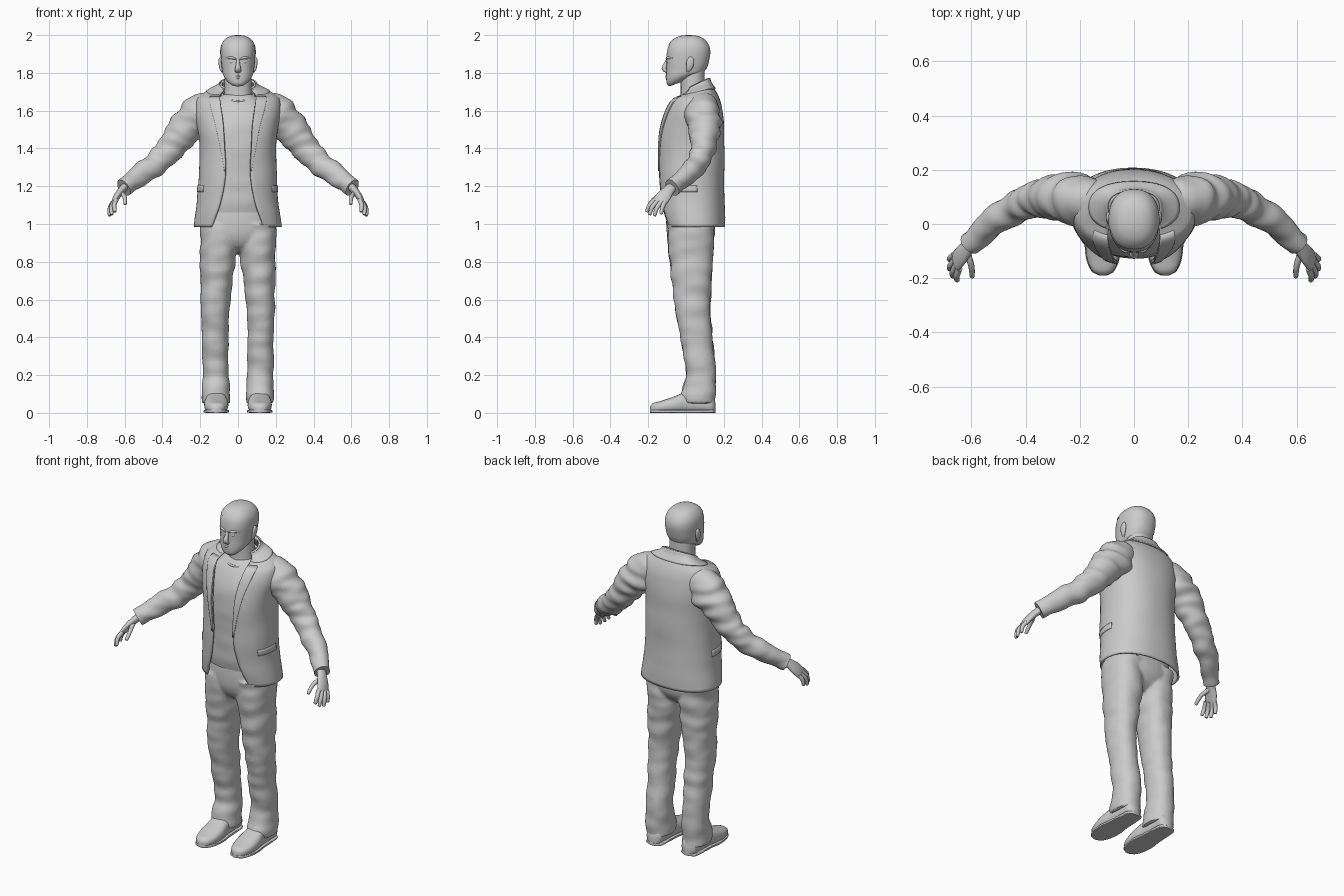
import bpy, bmesh, math
from mathutils import Vector as V, noise

if "Cube" in bpy.data.objects:
    bpy.data.objects.remove(bpy.data.objects["Cube"])

grey = bpy.data.materials.new("grey")
grey.diffuse_color = (0.6, 0.6, 0.6, 1)
grey.use_nodes = True
grey.node_tree.nodes["Principled BSDF"].inputs["Base Color"].default_value = grey.diffuse_color


def at(rows, u):
    """Smooth interpolation of a table whose first column is the parameter."""
    n = len(rows)
    u = min(max(u, rows[0][0]), rows[-1][0])
    i = max(k for k in range(n - 1) if rows[k][0] <= u)
    a, b = rows[i], rows[i + 1]
    p, q = rows[max(i - 1, 0)], rows[min(i + 2, n - 1)]
    h = b[0] - a[0]
    s = (u - a[0]) / h
    out = []
    for k in range(1, len(a)):
        m0 = (b[k] - p[k]) / (b[0] - p[0]) * h
        m1 = (q[k] - a[k]) / (q[0] - a[0]) * h
        out.append((2*s**3 - 3*s**2 + 1)*a[k] + (s**3 - 2*s*s + s)*m0
                   + (3*s*s - 2*s**3)*b[k] + (s**3 - s*s)*m1)
    return out


def span(a, b, n):
    return [a + (b - a) * i / n for i in range(n + 1)]


def oval(t, p):
    """Unit superellipse, t = 0 faces the front."""
    f = lambda c: math.copysign(abs(c) ** (2 / p), c)
    return f(math.sin(t)), -f(math.cos(t))


def crease(p, amount):
    """Soft cloth folds that run mostly around the limb."""
    return 1 + amount * noise.noise(V((p[0] * 7, p[1] * 7, p[2] * 16)))


def build(name, parts, closed=True, mods=()):
    """Skin one or more stacks of rings into an object."""
    bm = bmesh.new()
    for rings in parts:
        vs = [[bm.verts.new(p) for p in r] for r in rings]
        n = len(vs[0])
        for a, b in zip(vs, vs[1:]):
            for j in range(n if closed else n - 1):
                k = (j + 1) % n
                bm.faces.new((a[j], a[k], b[k], b[j]))
        if closed:
            bm.faces.new(vs[0])
            bm.faces.new(vs[-1])
    bmesh.ops.recalc_face_normals(bm, faces=bm.faces)
    me = bpy.data.meshes.new(name)
    bm.to_mesh(me)
    me.materials.append(grey)
    ob = bpy.data.objects.new(name, me)
    bpy.context.collection.objects.link(ob)
    for kind, props in mods:
        m = ob.modifiers.new(kind.title(), kind)
        for k, v in props.items():
            setattr(m, k, v)
    bpy.ops.object.select_all(action='DESELECT')
    bpy.context.view_layer.objects.active = ob
    ob.select_set(True)
    bpy.ops.object.shade_smooth_by_angle(angle=math.radians(50))
    return ob


def column(rows, n=30, seg=40, p=2.2, fold=0.0, sx=1, tilt=None):
    """Rings from rows of (z, centre x, front y, back y, half width)."""
    rings = []
    for z in span(rows[0][0], rows[-1][0], n):
        cx, yf, yb, rx = at(rows, z)
        ring = []
        for j in range(seg):
            x, y = oval(math.tau * j / seg, p)
            k = crease((cx * sx + x * rx, y * .1, z), fold)
            py = (yf + yb) / 2 + y * (yb - yf) / 2 * k
            ring.append(V((sx * (cx + x * rx * k), py, z + (tilt(z, py) if tilt else 0))))
        rings.append(ring)
    return rings


def tube(pts, ref, n=16, seg=18, fold=0.0, sx=1):
    """Rings along points of (x, y, z, radius along ref, other radius)."""
    rows = [(i, *q) for i, q in enumerate(pts)]
    rings = []
    for u in span(0, len(pts) - 1, n):
        x, y, z, ra, rb = at(rows, u)
        c = V((x, y, z))
        t = (V(at(rows, u + .05)[:3]) - V(at(rows, u - .05)[:3])).normalized()
        a = (V(ref) - t * V(ref).dot(t)).normalized()
        b = t.cross(a)
        ring = []
        for j in range(seg):
            w = math.tau * j / seg
            d = a * math.cos(w) * ra + b * math.sin(w) * rb
            q = c + d * crease(c * 1.6 + d, fold)
            ring.append(V((q.x * sx, q.y, q.z)))
        rings.append(ring)
    return rings


# Head: skull and jaw, the jaw line rising towards the back
head = [(1.728, 0, -.088, -.02, .035), (1.745, 0, -.101, .03, .058), (1.775, 0, -.105, .07, .076),
        (1.82, 0, -.104, .105, .085), (1.87, 0, -.104, .121, .09), (1.915, 0, -.1, .126, .092),
        (1.95, 0, -.088, .116, .085), (1.98, 0, -.06, .09, .063), (1.994, 0, -.025, .055, .035),
        (2.0, 0, .01, .02, .005)]
jaw = lambda z, y: max(0, 1.80 - z) / .07 * .35 * (y + .09)
build("head", [column(head, 44, 48, 2.3, tilt=jaw)])
hair = [[p + (p - V((0, .02, 1.88))) * .025 for p in r] for r in column(head, 60, 48, 2.3)]
hair_ob = build("cropped_hair", [[[V((p.x, p.y, min(p.z, 2.0))) for p in r] for r in hair]])
bm = bmesh.new()
bm.from_mesh(hair_ob.data)
low = [f for f in bm.faces if f.calc_center_median().z < 1.945 - max(0, f.calc_center_median().y + .03) * .9]
bmesh.ops.delete(bm, geom=low, context='FACES')
bm.to_mesh(hair_ob.data)
build("neck", [column([(1.6, 0, -.035, .11, .08), (1.7, 0, -.028, .1, .072), (1.82, 0, -.03, .098, .07)], 10)])

# Face
build("nose", [tube([(0, -.099, 1.872, .009, .006), (0, -.106, 1.85, .01, .01), (0, -.115, 1.825, .015, .014),
                     (0, -.106, 1.808, .017, .008), (0, -.1, 1.804, .008, .004)], (1, 0, 0))])
for nm, z, y, w, r in (("upper_lip", 1.783, -.104, .026, .0055), ("lower_lip", 1.774, -.103, .024, .006),
                       ("chin", 1.75, -.09, .02, .014)):
    build(nm, [tube([(-w, y + .012, z - .003, .002, .002), (0, y, z, r, r), (w, y + .012, z - .003, .002, .002)], (0, 0, 1))])
for sx, side in ((1, "left"), (-1, "right")):
    build(side + "_brow", [tube([(.008, -.1, 1.872, .004, .006), (.035, -.097, 1.88, .007, .008),
                                 (.066, -.07, 1.878, .004, .005)], (0, 0, 1), sx=sx)])
    build(side + "_eye", [tube([(.02, -.096, 1.857, .002, .002), (.035, -.094, 1.857, .006, .006),
                                (.052, -.085, 1.857, .002, .002)], (0, 0, 1), sx=sx)])
    build(side + "_ear", [tube([(.082, .01, 1.805, .007, .005), (.09, .016, 1.822, .014, .008),
                                (.094, .022, 1.85, .021, .009), (.094, .024, 1.872, .017, .008),
                                (.09, .022, 1.884, .006, .004)], (0, 1, 0), sx=sx)])

# Shirt with a round neckline
build("shirt", [column([(1.06, 0, -.108, .15, .185), (1.12, 0, -.118, .16, .185), (1.25, 0, -.122, .17, .18),
                        (1.42, 0, -.127, .175, .18), (1.54, 0, -.112, .17, .185), (1.62, 0, -.072, .15, .17),
                        (1.665, 0, -.04, .12, .11), (1.685, 0, -.025, .105, .08)], 36, 48, 2.3, .03)])
ring = [(.082 * math.sin(a), .035 - .085 * math.cos(a), 1.685 - .035 * math.cos(a), .006, .006)
        for a in span(0, math.tau, 24)]
build("shirt_neckline", [tube(ring, (0, 0, 1), 72, 8)])

# Jacket: open shell, rows of (z, front y, back y, half width, half opening)
coat = [(.985, -.108, .203, .228, .135), (1.1, -.13, .2, .213, .094), (1.25, -.142, .198, .2, .066),
        (1.4, -.146, .197, .2, .07), (1.52, -.134, .195, .21, .077), (1.62, -.1, .184, .222, .09),
        (1.68, -.058, .165, .205, .096), (1.72, -.015, .142, .15, .09), (1.75, .005, .122, .1, .074),
        (1.775, .008, .114, .086, .068)]
P = 2.3


def edge(z):
    _, _, rx, xo = at(coat, z)
    return math.asin(min(1, xo / rx) ** (P / 2))


def coat_at(z, t, off=0):
    yf, yb, rx, _ = at(coat, z)
    x, y = oval(t, P)
    k = crease((x * .1, y * .1, z * .5), .03)
    py = (yf + yb) / 2 + y * ((yb - yf) / 2 * k + off)
    drop = max(0, z - 1.66) * .55 * max(0, min(1, (.12 - py) / .12))
    return V((x * (rx * k + off), py, z - drop))


def patch(name, z0, z1, limits, off, thick=.006, n=16, seg=10):
    """A panel lying on the jacket between two angles."""
    rings = []
    for z in span(z0, z1, n):
        a, b = limits(z)
        rings.append([coat_at(z, t, off) for t in span(a, b, seg)])
    build(name, [rings], False, [('SOLIDIFY', {'thickness': thick, 'offset': 0})])


patch("jacket_body", .985, 1.775, lambda z: (edge(z), math.tau - edge(z)), 0, .01, 48, 64)
patch("collar", 1.715, 1.772, lambda z: (edge(z) + .02, math.tau - edge(z) - .02), .01, .007, 8, 48)
lapel = lambda z: (edge(z) - .01, edge(z) + .02 + .30 * max(0, (z - 1.27) / .42))
patch("left_lapel", 1.28, 1.695, lapel, .007)
patch("right_lapel", 1.28, 1.695, lambda z: tuple(math.tau - t for t in lapel(z)), .007)
patch("left_pocket_flap", 1.17, 1.205, lambda z: (1.0, 1.7), .006, .005, 3)
patch("right_pocket_flap", 1.17, 1.205, lambda z: (math.tau - 1.7, math.tau - 1.0), .006, .005, 3)

# Trousers: hips and both legs fused into one surface
leg = [(.05, .116, -.022, .157, .074), (.1, .116, -.028, .157, .074), (.2, .118, 0, .16, .069),
       (.4, .12, -.03, .142, .071), (.55, .118, -.057, .131, .075), (.75, .11, -.082, .139, .089),
       (.88, .103, -.095, .147, .099), (1.0, .1, -.1, .152, .1)]
hips = [(.85, 0, -.03, .08, .06), (.88, 0, -.07, .12, .13), (.93, 0, -.097, .15, .185),
        (1.0, 0, -.105, .155, .198), (1.1, 0, -.1, .15, .18)]
build("trousers", [column(hips, 16)] + [column(leg, 60, 40, 2.2, .11, s) for s in (1, -1)],
      mods=[('REMESH', {'mode': 'VOXEL', 'voxel_size': .009}), ('SMOOTH', {'iterations': 5, 'factor': .5})])

for sx, side in ((1, "left"), (-1, "right")):
    # Sleeve and cuff
    arm = [(.13, .085, 1.625, .07, .08), (.2, .09, 1.585, .098, .1), (.27, .095, 1.515, .084, .092),
           (.335, .096, 1.435, .068, .08), (.39, .083, 1.365, .062, .07), (.46, .045, 1.302, .057, .063),
           (.54, -.015, 1.243, .049, .055), (.605, -.075, 1.192, .044, .049)]
    build(side + "_sleeve", [tube(arm, (0, 1, 0), 56, 32, .2, sx)])
    # Hand: palm, four fingers and thumb
    hand = [tube([(.585, -.06, 1.21, .028, .022), (.615, -.09, 1.18, .03, .02), (.638, -.115, 1.15, .038, .018),
                  (.655, -.138, 1.12, .038, .014), (.658, -.142, 1.113, .03, .008)], (.2, .9, -.35), sx=sx)]
    for base, mid, tip in (((.645, -.165, 1.128), (.655, -.193, 1.1), (.652, -.207, 1.067)),
                           ((.654, -.15, 1.122), (.669, -.178, 1.09), (.669, -.192, 1.052)),
                           ((.66, -.132, 1.117), (.678, -.155, 1.083), (.68, -.166, 1.046)),
                           ((.662, -.113, 1.115), (.678, -.126, 1.085), (.681, -.131, 1.055)),
                           ((.615, -.105, 1.165), (.6, -.155, 1.142), (.597, -.192, 1.108))):
        end = V(tip) + (V(tip) - V(mid)) * .12
        hand.append(tube([(*base, .0125, .0125), (*mid, .0115, .0115), (*tip, .009, .009),
                          (*end, .003, .003)], (1, 0, .3), 12, 10, sx=sx))
    build(side + "_hand", hand)
    # Shoe lofted from toe to heel, rows of (y, half width, top)
    shoe = [(-.19, .012, .035), (-.178, .036, .05), (-.13, .058, .064), (-.06, .064, .088), (0, .056, .11),
            (.1, .05, .11), (.145, .042, .085), (.157, .012, .05)]
    for nm, cap, grow in (("shoe", 1, 0), ("sole", .016, .003)):
        rings = []
        for y in span(-.19, .157, 28):
            w, top = at(shoe, y)
            h = min(top, cap)
            o = [oval(math.tau * j / 24, 2.6 if cap == 1 else 6) for j in range(24)]
            rings.append([V((sx * (.115 + a * (w + grow)), y, h / 2 + b * h / 2)) for a, b in o])
        build(side + "_" + nm, [rings])
